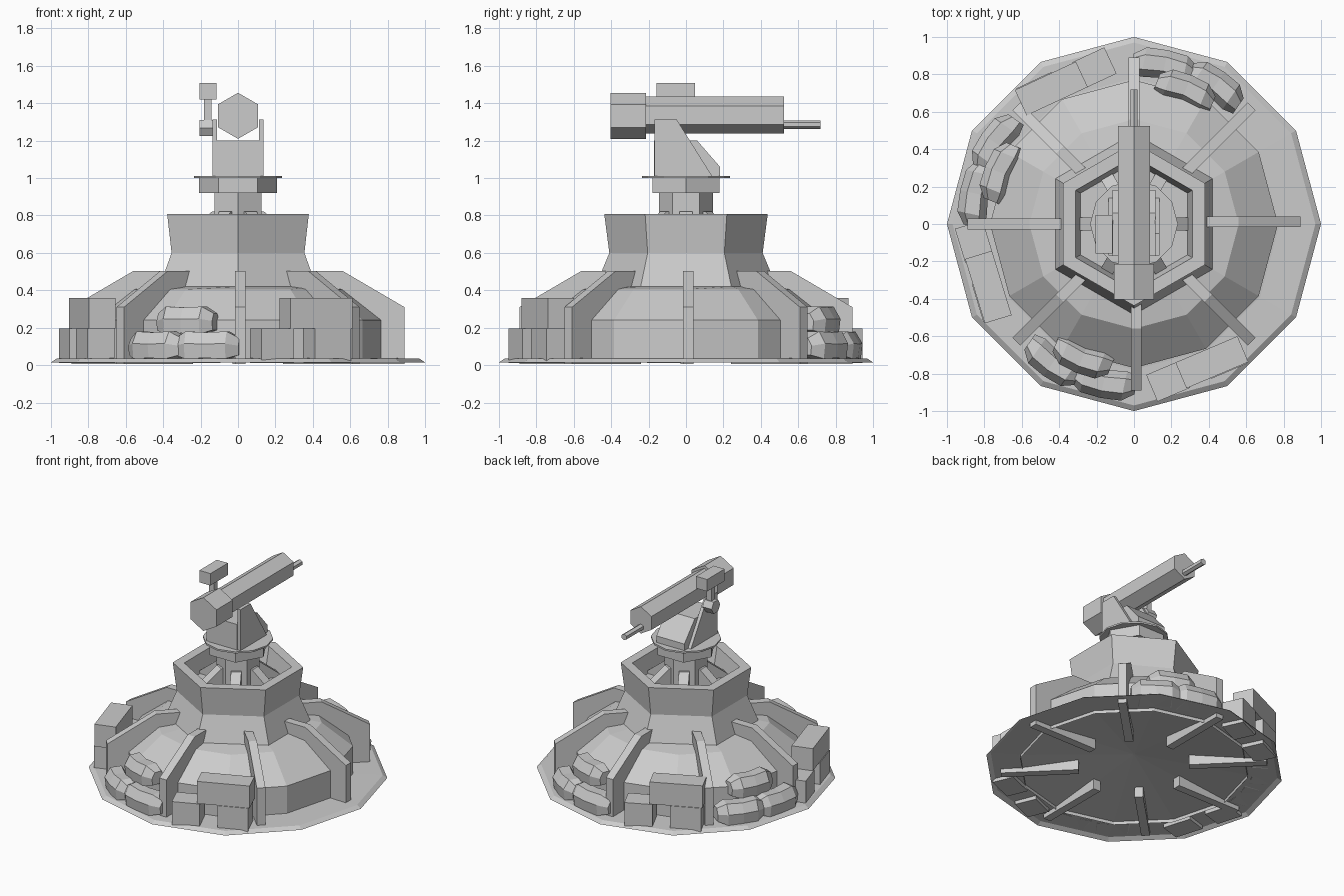
import bpy, bmesh, math
from mathutils import Matrix, Vector

if "Cube" in bpy.data.objects:
    bpy.data.objects.remove(bpy.data.objects["Cube"])

grey = bpy.data.materials.new("light_grey")
grey.diffuse_color = (0.6, 0.6, 0.6, 1)
grey.use_nodes = True
grey.node_tree.nodes["Principled BSDF"].inputs["Base Color"].default_value = grey.diffuse_color


def finish(name, bm, matrix=None):
    bmesh.ops.recalc_face_normals(bm, faces=bm.faces)
    me = bpy.data.meshes.new(name)
    bm.to_mesh(me)
    bm.free()
    me.materials.append(grey)
    ob = bpy.data.objects.new(name, me)
    bpy.context.collection.objects.link(ob)
    if matrix is not None:
        ob.matrix_world = matrix
    return ob


def loft(name, rings, matrix=None, bottom=True):
    """Bridge rings of equal point count and cap the ends."""
    bm = bmesh.new()
    loops = [[bm.verts.new(p) for p in ring] for ring in rings]
    n = len(loops[0])
    for a, b in zip(loops, loops[1:]):
        for i in range(n):
            j = (i + 1) % n
            bm.faces.new((a[i], a[j], b[j], b[i]))
    if bottom:
        bm.faces.new(loops[0][::-1])
    bm.faces.new(loops[-1])
    return finish(name, bm, matrix)


def ngon(r, z, sides=6, start=0.0):
    return [(r * math.cos(start + i * math.tau / sides),
             r * math.sin(start + i * math.tau / sides), z) for i in range(sides)]


def hex12(r, z):
    """Hexagon pointing to +-y, with midpoints so it joins a 12-gon."""
    k = math.cos(math.pi / 6)
    return [(s * r * math.cos(i * math.pi / 6), s * r * math.sin(i * math.pi / 6), z)
            for i in range(12) for s in [1 if i % 2 else k]]


def prism_y(name, r, x, z, y0, y1):
    """Hexagonal prism along y, points up and down."""
    ring = [(x + r * math.sin(i * math.pi / 3), z + r * math.cos(i * math.pi / 3)) for i in range(6)]
    return loft(name, [[(px, y, pz) for px, pz in ring] for y in (y0, y1)])


def extrude_x(name, profile, x0, x1, matrix=None):
    """Extrude a (y, z) profile along x."""
    return loft(name, [[(x, y, z) for y, z in profile] for x in (x0, x1)], matrix)


def box(name, x0, x1, y0, y1, z0, z1, matrix=None):
    return extrude_x(name, [(y0, z0), (y1, z0), (y1, z1), (y0, z1)], x0, x1, matrix)


def spin(angle):
    return Matrix.Rotation(math.radians(angle), 4, 'Z')


# ground sheet: bevelled edge, rising gently to the middle underneath the body
loft("ground_plate", [ngon(1.0, 0.015, 12), ngon(0.97, 0.035, 12),
                      ngon(0.78, 0.038, 12), ngon(0.01, 0.12, 12)], bottom=False)

# bunker body, open below, with flared hexagonal parapet and sunken well
loft("bunker_body", [ngon(0.77, 0.015, 12), ngon(0.77, 0.24, 12), ngon(0.56, 0.405, 12),
                     hex12(0.485, 0.42), hex12(0.41, 0.60), hex12(0.437, 0.807),
                     hex12(0.36, 0.807), hex12(0.33, 0.68)], bottom=False)

# radial buttress fins
fin = [(0.37, 0.005), (0.89, 0.005), (0.89, 0.31), (0.56, 0.503), (0.37, 0.503)]
for i in range(8):
    shift = -0.012 if i in (4, 6) else 0
    extrude_x(f"fin_{i + 1}", fin, shift - 0.029, shift + 0.029, spin(45 * i))

# small braces around the gun column
brace = [(0.10, 0.66), (0.29, 0.66), (0.29, 0.70), (0.14, 0.82), (0.10, 0.82)]
for i in range(6):
    extrude_x(f"column_brace_{i + 1}", brace, -0.035, 0.035, spin(60 * i + 30))


# sandbags: slightly bent loaves with a flat bottom
def bag(name, length, matrix):
    section = [(-0.07, -0.07), (0.07, -0.07), (0.08, 0.01), (0.04, 0.075), (-0.04, 0.075), (-0.08, 0.01)]
    rings = []
    for t, s in ((-0.5, 0.62), (-0.32, 1.0), (0, 0.95), (0.32, 1.0), (0.5, 0.62)):
        rings.append([(t * length, s * y + 0.12 * t * t, s * z - 0.02 * (1 - s)) for y, z in section])
    loft(name, rings, matrix)


def place(x, y, z, tilt):
    return Matrix.Translation(Vector((x, y, z))) @ spin(tilt)


# three sandbag piles and three crate stacks, about a quarter turn apart
for i, crate_turn in enumerate((0, -96, -178)):
    turn = spin(-90 * i)
    bag(f"sandbag_left_{i + 1}", 0.33, turn @ place(-0.44, -0.75, 0.105, -35))
    bag(f"sandbag_right_{i + 1}", 0.35, turn @ place(-0.165, -0.855, 0.105, -12))
    bag(f"sandbag_top_{i + 1}", 0.32, turn @ place(-0.28, -0.725, 0.238, -22))

    stack = spin(crate_turn) @ place(0.345, -0.775, 0, 23)
    box(f"crate_left_{i + 1}", -0.27, -0.08, -0.075, 0.08, 0.01, 0.197, stack)
    box(f"crate_right_{i + 1}", 0.04, 0.25, -0.075, 0.08, 0.01, 0.197, stack)
    box(f"crate_top_{i + 1}", -0.10, 0.26, -0.07, 0.08, 0.197, 0.36, stack)

# rotating column, collar and turntable
loft("gun_column", [ngon(0.145, 0.66, 6, math.pi / 6), ngon(0.145, 0.93, 6, math.pi / 6)])
loft("collar", [ngon(0.208, 0.92), ngon(0.208, 1.0)])
loft("turntable", [ngon(0.235, 1.0, 12), ngon(0.235, 1.012, 12)])

# gun cradle with two cheek plates
extrude_x("cradle", [(-0.172, 1.01), (0.182, 1.01), (0.182, 1.06), (0.06, 1.2), (-0.172, 1.2)], -0.114, 0.114)
cheek = [(-0.168, 1.01), (0.14, 1.01), (-0.05, 1.313), (-0.168, 1.313)]
for side, s in (("left", -1), ("right", 1)):
    extrude_x(f"cheek_plate_{side}", cheek, s * 0.112, s * 0.137)

# gun: breech, barrel housing, muzzle
prism_y("breech", 0.123, 0, 1.333, -0.403, -0.215)
prism_y("barrel_housing", 0.099, 0, 1.337, -0.22, 0.525)
prism_y("muzzle", 0.023, 0, 1.286, 0.50, 0.72)

# sight: head, post and bracket
box("sight_head", -0.205, -0.115, -0.157, 0.047, 1.42, 1.508)
box("sight_post", -0.182, -0.143, -0.075, -0.035, 1.30, 1.43)
prof = [(-0.055 + 0.05 * math.cos(i * math.pi / 3), 1.268 + 0.05 * math.sin(i * math.pi / 3)) for i in range(6)]
extrude_x("sight_bracket", prof, -0.205, -0.13)
